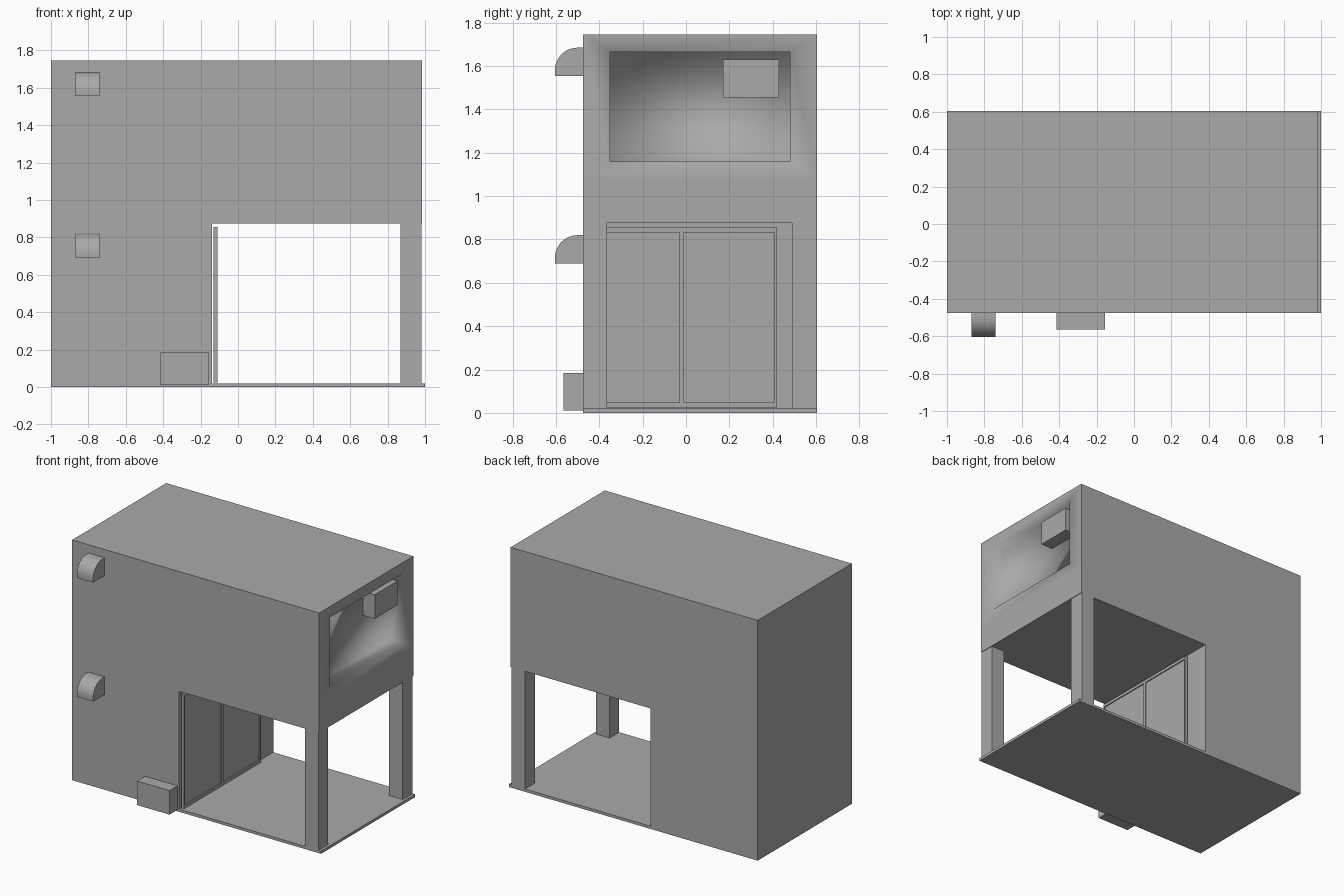
import bpy
import bmesh
import math
from mathutils import Vector

if "Cube" in bpy.data.objects:
    bpy.data.objects.remove(bpy.data.objects["Cube"])

# Single plain grey
GREY = (0.4, 0.4, 0.4, 1)
grey = bpy.data.materials.new("plain_grey")
grey.use_nodes = True
grey.diffuse_color = GREY
grey.node_tree.nodes["Principled BSDF"].inputs["Base Color"].default_value = GREY


def finish(name, bm):
    bmesh.ops.recalc_face_normals(bm, faces=bm.faces)
    mesh = bpy.data.meshes.new(name)
    bm.to_mesh(mesh)
    bm.free()
    mesh.materials.append(grey)
    obj = bpy.data.objects.new(name, mesh)
    bpy.context.collection.objects.link(obj)
    return obj


def box_mesh(x, y, z):
    bm = bmesh.new()
    bmesh.ops.create_cube(bm, size=1)
    for v in bm.verts:
        v.co = Vector([lo + (c + 0.5) * (hi - lo) for c, (lo, hi) in zip(v.co, (x, y, z))])
    return bm


def box(name, x, y, z):
    return finish(name, box_mesh(x, y, z))


FRONT, BACK = -0.475, 0.605
FLOOR, CEILING, ROOF = 0.02, 0.875, 1.745
LEFT, WALL, RIGHT = -1.0, -0.14, 0.985

# Ground floor: slab, room and two corner columns
box("base_slab", (LEFT, 1.0), (FRONT, BACK), (0, FLOOR))
box("lower_room", (LEFT, WALL), (FRONT, BACK), (FLOOR, CEILING))
for name, y in (("front_column", (FRONT, -0.365)), ("back_column", (0.49, BACK))):
    box(name, (0.87, 0.98), y, (FLOOR, CEILING))

# Upper floor with a softly shaded window recess in the end wall
bm = box_mesh((LEFT, RIGHT), (FRONT, BACK), (CEILING, ROOF))
bmesh.ops.bisect_plane(bm, geom=bm.verts[:] + bm.edges[:] + bm.faces[:],
                       plane_co=(0, 0, 1.08), plane_no=(0, 0, 1))
bm.normal_update()
window = max(bm.faces, key=lambda f: f.normal.x * 10 + f.calc_center_median().z)
middle = window.calc_center_median()
rim = bmesh.ops.inset_individual(bm, faces=[window], thickness=0.05)["faces"]
for v in window.verts:
    v.co.y = -0.35 if v.co.y < middle.y else 0.48
    v.co.z = 1.16 if v.co.z < middle.z else 1.665
pane = bmesh.ops.extrude_discrete_faces(bm, faces=[window])["faces"][0]
for v in pane.verts:
    v.co.x -= 0.1
walls = {f for e in pane.edges for f in e.link_faces}
for f in set(rim) | walls:
    f.smooth = True
finish("upper_room", bm)
box("recess_unit", (0.88, 0.98), (0.17, 0.43), (1.455, 1.63))

# Sliding door: outer frame, centre post and two thin panes
DOOR_X = (-0.132, -0.11)
DOOR_Y, DOOR_Z, BAR = (-0.46, 0.42), (0.025, 0.855), 0.022
for name, z in (("door_bottom_rail", DOOR_Z[0]), ("door_top_rail", DOOR_Z[1] - BAR)):
    box(name, DOOR_X, DOOR_Y, (z, z + BAR))
for name, y in (("door_front_post", DOOR_Y[0]), ("door_centre_post", -0.031),
                ("door_back_post", DOOR_Y[1] - BAR / 2)):
    width = BAR if name == "door_centre_post" else BAR / 2
    box(name, DOOR_X, (y, y + width), (DOOR_Z[0] + BAR, DOOR_Z[1] - BAR))
for name, y in (("front_pane", (-0.449, -0.031)), ("back_pane", (-0.009, 0.409))):
    box(name, (-0.126, -0.118), y, (DOOR_Z[0] + BAR, DOOR_Z[1] - BAR))

# Step-like utility box on the front wall
box("front_box", (-0.415, -0.155), (-0.565, FRONT), (0.01, 0.185))


# Rounded vent hoods on the front wall
def vent(name, bottom):
    radius, steps = 0.105, 12
    profile = [(FRONT, bottom), (-0.605, bottom)]
    for i in range(steps + 1):
        a = math.pi / 2 * i / steps
        profile.append((-0.605 + radius * (1 - math.cos(a)),
                        bottom + 0.13 - radius * (1 - math.sin(a))))
    profile.append((FRONT, bottom + 0.13))
    bm = bmesh.new()
    side = bm.faces.new([bm.verts.new((-0.87, y, z)) for y, z in profile])
    extruded = bmesh.ops.extrude_face_region(bm, geom=[side], use_keep_orig=True)["geom"]
    bmesh.ops.translate(bm, vec=(0.13, 0, 0),
                        verts=[g for g in extruded if isinstance(g, bmesh.types.BMVert)])
    obj = finish(name, bm)
    bpy.ops.object.select_all(action="DESELECT")
    obj.select_set(True)
    bpy.context.view_layer.objects.active = obj
    bpy.ops.object.shade_smooth_by_angle(angle=math.radians(30))


vent("lower_vent", 0.69)
vent("upper_vent", 1.555)
